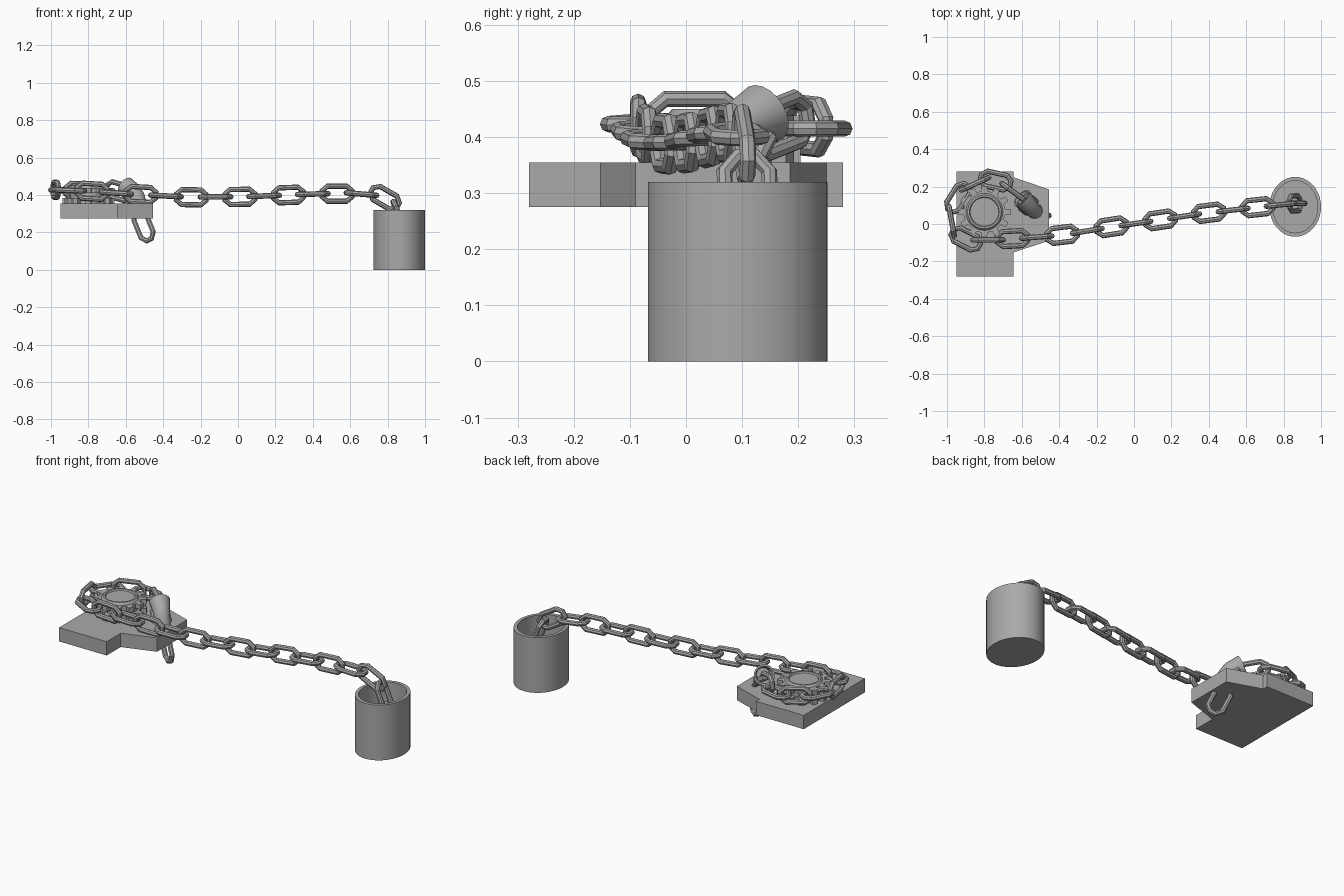
import bpy, bmesh, math
from mathutils import Vector

if "Cube" in bpy.data.objects:
    bpy.data.objects.remove(bpy.data.objects["Cube"])

steel = bpy.data.materials.new("grey_steel")
steel.diffuse_color = (0.4, 0.4, 0.4, 1)
steel.use_nodes = True
steel.node_tree.nodes["Principled BSDF"].inputs["Base Color"].default_value = steel.diffuse_color


def finish(name, bm, smooth=False):
    bmesh.ops.recalc_face_normals(bm, faces=bm.faces[:])
    me = bpy.data.meshes.new(name)
    bm.to_mesh(me)
    bm.free()
    me.materials.append(steel)
    ob = bpy.data.objects.new(name, me)
    bpy.context.collection.objects.link(ob)
    if smooth:
        bpy.ops.object.select_all(action='DESELECT')
        ob.select_set(True)
        bpy.context.view_layer.objects.active = ob
        bpy.ops.object.shade_smooth_by_angle(angle=math.radians(35))
    return ob


def skin(bm, rings, closed=False):
    """Bridge equal point rings; cap the ends unless closed."""
    vs = [[bm.verts.new(p) for p in r] for r in rings]
    n = len(vs[0])
    for i in range(len(vs) if closed else len(vs) - 1):
        a, b = vs[i], vs[(i + 1) % len(vs)]
        for j in range(n):
            bm.faces.new((a[j], a[(j + 1) % n], b[(j + 1) % n], b[j]))
    if not closed:
        bm.faces.new(vs[0][::-1])
        bm.faces.new(vs[-1])


def ellipse(cx, cy, z, rx, ry, n=32):
    return [Vector((cx + rx * math.cos(2 * math.pi * i / n),
                    cy + ry * math.sin(2 * math.pi * i / n), z)) for i in range(n)]


# Deck plate
outline = [(-.95, -.28), (-.645, -.28), (-.645, -.152), (-.455, -.09),
           (-.455, .185), (-.645, .25), (-.645, .28), (-.95, .28)]
bm = bmesh.new()
skin(bm, [[Vector((x, y, z)) for x, y in outline] for z in (.275, .355)])
finish("deck_plate", bm)

# Chain wheel: two toothed discs on a hub
GX, GY, TEETH = -.80, .065, 12


def toothed(z):
    pts = []
    for t in range(TEETH):
        for f, r in ((-.28, .112), (-.2, .14), (.2, .14), (.28, .112)):
            a = 2 * math.pi * (t + f) / TEETH
            pts.append(Vector((GX + r * math.cos(a), GY + r * math.sin(a), z)))
    return pts


for name, z0, z1 in (("wheel_lower_disc", .355, .385), ("wheel_upper_disc", .41, .438)):
    bm = bmesh.new()
    skin(bm, [toothed(z0), toothed(z1)])
    finish(name, bm)
bm = bmesh.new()
skin(bm, [ellipse(GX, GY, z, r, r) for r, z in
          ((.1, .35), (.1, .437), (.09, .45), (.08, .45), (.076, .442))])
finish("wheel_hub", bm, True)

# Chain pipe hood: flared elbow opening towards the wheel
bm = bmesh.new()
rings = []
for c, t, r in (((-.53, .07, .35), (0, 0, 1), .042),
                ((-.54, .078, .39), (-.25, .2, .9), .042),
                ((-.56, .097, .42), (-.5, .45, .6), .046),
                ((-.60, .14, .442), (-.6, .6, .4), .056),
                ((-.60, .14, .442), (-.6, .6, .4), .046),
                ((-.57, .11, .427), (-.6, .6, .4), .034)):
    c, t = Vector(c), Vector(t).normalized()
    u = t.cross(Vector((.7, .7, 0))).normalized()
    v = t.cross(u)
    rings.append([c + r * (math.cos(k * math.pi / 10) * u + math.sin(k * math.pi / 10) * v)
                  for k in range(20)])
skin(bm, rings)
finish("chain_pipe_hood", bm, True)

# Chain locker: oval open-topped tube
CX, CY, RX, RY = .862, .092, .138, .16
bm = bmesh.new()
skin(bm, [ellipse(CX, CY, z, RX * s, RY * s, 40) for s, z in
          ((1, 0), (1, .32), (.87, .32), (.87, .01))])
finish("chain_locker", bm, True)

# Chain: alternating upright and flat links along these centres
centres = [(.87, .11, .17), (.86, .11, .29), (.785, .103, .385), (.66, .09, .405),
           (.53, .075, .407), (.4, .06, .405), (.27, .042, .40), (.14, .022, .395),
           (.01, .003, .39), (-.12, -.015, .39), (-.25, -.037, .388), (-.385, -.058, .395),
           (-.52, -.07, .403), (-.65, -.078, .41), (-.78, -.085, .42), (-.9, -.08, .425),
           (-.975, .015, .428), (-.94, .14, .425), (-.85, .215, .42), (-.74, .232, .415),
           (-.64, .168, .42), (-.555, .095, .36), (-.505, .07, .235)]
# Centre line of one link, as (along, across)
link_path = [(.081, .016), (.052, .04), (-.052, .04), (-.081, .016),
             (-.081, -.016), (-.052, -.04), (.052, -.04), (.081, -.016)]
WIRE, SIDES = .0145, 8
P = [Vector(c) for c in centres]
for i, c in enumerate(P):
    t = (P[min(i + 1, len(P) - 1)] - P[max(i - 1, 0)]).normalized()
    side = t.cross(Vector((0, 0, 1))).normalized()
    up = side.cross(t)
    across, normal = (up, side) if i % 2 == 0 else (side, up)
    rings = []
    for a, w in link_path:
        out = Vector((a - math.copysign(.042, a), w)).normalized()
        out = t * out.x + across * out.y
        rings.append([c + t * a + across * w
                      + WIRE * (math.cos(2 * math.pi * k / SIDES) * out
                                + math.sin(2 * math.pi * k / SIDES) * normal)
                      for k in range(SIDES)])
    bm = bmesh.new()
    skin(bm, rings, closed=True)
    finish("chain_link_%02d" % i, bm)
